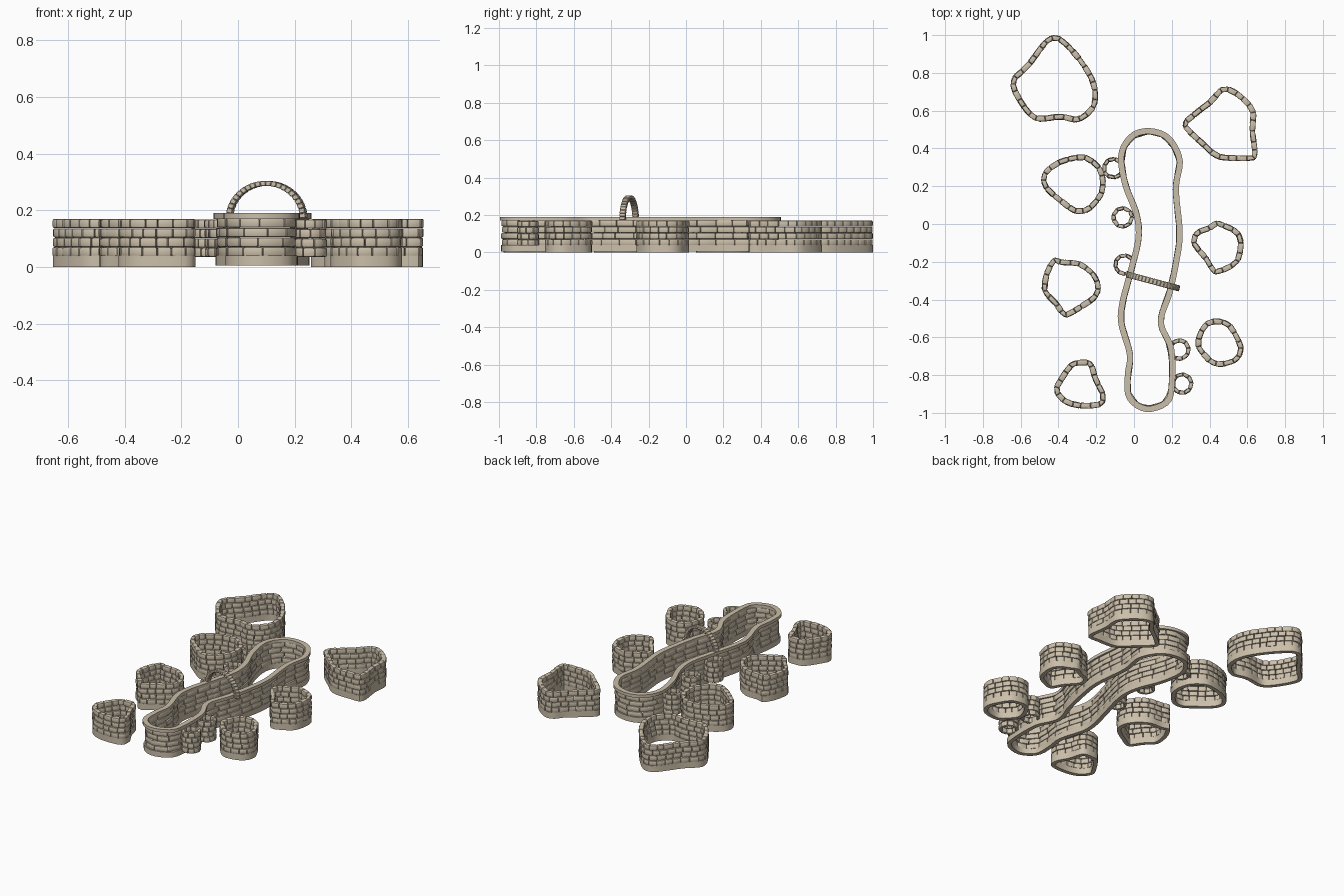
import bpy, bmesh, math, random
from mathutils import Vector

if "Cube" in bpy.data.objects:
    bpy.data.objects.remove(bpy.data.objects["Cube"])
random.seed(4)

mat = bpy.data.materials.new("sandstone")
mat.diffuse_color = (0.60, 0.52, 0.40, 1)
mat.use_nodes = True
mat.node_tree.nodes["Principled BSDF"].inputs["Base Color"].default_value = mat.diffuse_color


def smooth_loop(pts, n=10):
    """Closed Catmull-Rom curve, counter-clockwise."""
    p = [Vector(q) for q in pts]
    k = len(p)
    if sum(p[i].cross(p[(i + 1) % k]) for i in range(k)) < 0:
        p.reverse()
    out = []
    for i in range(k):
        a, b, c, d = p[i - 1], p[i], p[(i + 1) % k], p[(i + 2) % k]
        for j in range(n):
            t = j / n
            out.append(0.5 * (2 * b + (c - a) * t + (2 * a - 5 * b + 4 * c - d) * t * t
                              + (3 * b - a - 3 * c + d) * t ** 3))
    return out


def sampler(loop):
    """Returns total length and a function giving point and outward normal."""
    k = len(loop)
    cum = [0]
    for i in range(k):
        cum.append(cum[-1] + (loop[(i + 1) % k] - loop[i]).length)

    def at(s):
        s %= cum[-1]
        i = 0
        while i < k - 1 and cum[i + 1] < s:
            i += 1
        a, b = loop[i], loop[(i + 1) % k]
        ta = (b - loop[i - 1]).normalized()
        tb = (loop[(i + 2) % k] - a).normalized()
        f = (s - cum[i]) / (cum[i + 1] - cum[i])
        t = ta.lerp(tb, f).normalized()
        return a.lerp(b, f), Vector((t.y, -t.x))
    return cum[-1], at


def box(bm, corners):
    v = [bm.verts.new(c) for c in corners]
    for f in ((3, 2, 1, 0), (4, 5, 6, 7), (0, 1, 5, 4), (1, 2, 6, 5), (2, 3, 7, 6), (3, 0, 4, 7)):
        bm.faces.new([v[i] for i in f])


def finish(bm, name, bevel=0, seg=2):
    if bevel:
        bmesh.ops.bevel(bm, geom=bm.edges[:], offset=bevel, segments=seg,
                        profile=0.5, affect='EDGES', clamp_overlap=True)
    bmesh.ops.recalc_face_normals(bm, faces=bm.faces[:])
    me = bpy.data.meshes.new(name)
    bm.to_mesh(me)
    bm.free()
    ob = bpy.data.objects.new(name, me)
    bpy.context.collection.objects.link(ob)
    me.materials.append(mat)
    bpy.ops.object.select_all(action='DESELECT')
    ob.select_set(True)
    bpy.context.view_layer.objects.active = ob
    bpy.ops.object.shade_smooth_by_angle(angle=math.radians(40))


def band(name, loop, z0, z1, outer, inner, step):
    """Continuous rectangular ring swept along the loop."""
    L, at = sampler(loop)
    n = round(L / step)
    bm = bmesh.new()
    rings = []
    for i in range(n):
        p, nm = at(L * i / n)
        o, q = p + nm * outer, p + nm * inner
        rings.append([bm.verts.new((*c, z)) for c, z in ((o, z0), (o, z1), (q, z1), (q, z0))])
    for i in range(n):
        a, b = rings[i], rings[(i + 1) % n]
        for j in range(4):
            bm.faces.new((a[j], b[j], b[(j + 1) % 4], a[(j + 1) % 4]))
    finish(bm, name)


def stones(name, loop, z0, z1, size, thick, inset=0.0, courses=4):
    """Courses of rounded stones of slightly varying length and depth."""
    L, at = sampler(loop)
    n = max(8, round(L / size))
    h = (z1 - z0) / courses
    bm = bmesh.new()
    for c in range(courses):
        shift = random.uniform(-0.2, 0.2)
        cuts = [(i + shift + random.uniform(-0.12, 0.12)) * L / n for i in range(n)]
        cuts.append(cuts[0] + L)
        for s0, s1 in zip(cuts, cuts[1:]):
            j = random.uniform(-0.002, 0.002)
            ends = [at(s0 + 0.0005), at(s1 - 0.0005)]
            (a, na), (b, nb) = ends
            o, i = j - inset, -thick - inset - j
            quad = [a + na * o, b + nb * o, b + nb * i, a + na * i]
            za, zb = z0 + c * h + 0.0004, z0 + (c + 1) * h - 0.0004
            box(bm, [(*q, za) for q in quad] + [(*q, zb) for q in quad])
    finish(bm, name, 0.006)


# Raised planting beds, outer outlines
beds = {
    "bed_back_left": [(-.43, 1.0), (-.37, .98), (-.27, .87), (-.2, .745), (-.2, .62), (-.29, .54),
                      (-.39, .555), (-.52, .545), (-.605, .63), (-.655, .755), (-.57, .85), (-.48, .97)],
    "bed_back_right": [(.255, .52), (.31, .59), (.40, .66), (.46, .725), (.54, .71), (.64, .61),
                       (.64, .5), (.65, .35), (.56, .335), (.44, .345), (.36, .41)],
    "bed_left_upper": [(-.31, .365), (-.24, .36), (-.165, .29), (-.155, .17), (-.23, .07),
                       (-.31, .055), (-.38, .10), (-.48, .19), (-.485, .27), (-.41, .335)],
    "bed_left_lower": [(-.43, -.18), (-.38, -.19), (-.28, -.20), (-.19, -.28), (-.185, -.38),
                       (-.29, -.46), (-.37, -.495), (-.43, -.42), (-.485, -.36), (-.475, -.26)],
    "bed_front_left": [(-.29, -.72), (-.22, -.73), (-.19, -.82), (-.15, -.9), (-.17, -.965),
                       (-.29, -.975), (-.38, -.945), (-.425, -.88), (-.40, -.82), (-.34, -.735)],
    "bed_right_upper": [(.44, .02), (.49, .0), (.55, -.03), (.58, -.09), (.56, -.2), (.49, -.25),
                        (.42, -.265), (.37, -.19), (.305, -.11), (.32, -.04), (.39, -.01)],
    "bed_right_lower": [(.40, -.505), (.50, -.515), (.56, -.6), (.58, -.67), (.54, -.735),
                        (.43, -.755), (.36, -.7), (.325, -.64), (.345, -.56)],
}
for name, pts in beds.items():
    loop = smooth_loop(pts)
    band(name + "_base", loop, 0, 0.04, -0.002, -0.027, 0.025)
    stones(name + "_stones", loop, 0.037, 0.17, 0.05, 0.028)

# Small round planters against the pool wall
for i, (x, y) in enumerate([(-.11, .295), (-.06, .035), (-.05, -.215), (.24, -.665), (.255, -.845)]):
    ring = [(x + .06 * math.cos(a * math.pi / 4), y + .06 * math.sin(a * math.pi / 4)) for a in range(8)]
    stones(f"small_planter_{i + 1}", smooth_loop(ring), 0.035, 0.168, 0.042, 0.02)

# Long winding pool: wall, base and coping
pool = smooth_loop([(.08, .505), (-.02, .475), (-.08, .37), (-.06, .21), (0, .05), (.01, -.08),
                    (-.035, -.265), (-.075, -.42), (-.08, -.53), (-.035, -.69), (-.045, -.79),
                    (-.045, -.9), (0, -.965), (.08, -.993), (.18, -.955), (.212, -.87), (.21, -.66),
                    (.155, -.52), (.2, -.37), (.235, -.21), (.255, -.05), (.235, .185), (.255, .34),
                    (.19, .465)])
band("pool_base", pool, 0.005, 0.04, -0.004, -0.03, 0.03)
stones("pool_wall", pool, 0.037, 0.172, 0.09, 0.024, 0.005)
band("pool_coping", pool, 0.17, 0.19, 0.003, -0.029, 0.03)

# Arched footbridge of wedge stones
a, b = Vector((-.033, -.268)), Vector((.235, -.34))
mid, half = (a + b) / 2, (b - a) / 2
side = Vector((-half.y, half.x)).normalized() * 0.016
bm = bmesh.new()
N = 22
for i in range(N):
    quads = []
    for t in (math.pi * i / N + 0.003, math.pi * (i + 1) / N - 0.003):
        row = []
        for k, r in ((1.05, 0.132), (0.9, 0.114)):
            p, z = mid - half * k * math.cos(t), 0.172 + r * math.sin(t)
            row += [(*(p + side), z), (*(p - side), z)]
        quads.append([row[0], row[1], row[3], row[2]])
    box(bm, quads[0] + quads[1])
finish(bm, "arched_bridge", 0.002, 1)
